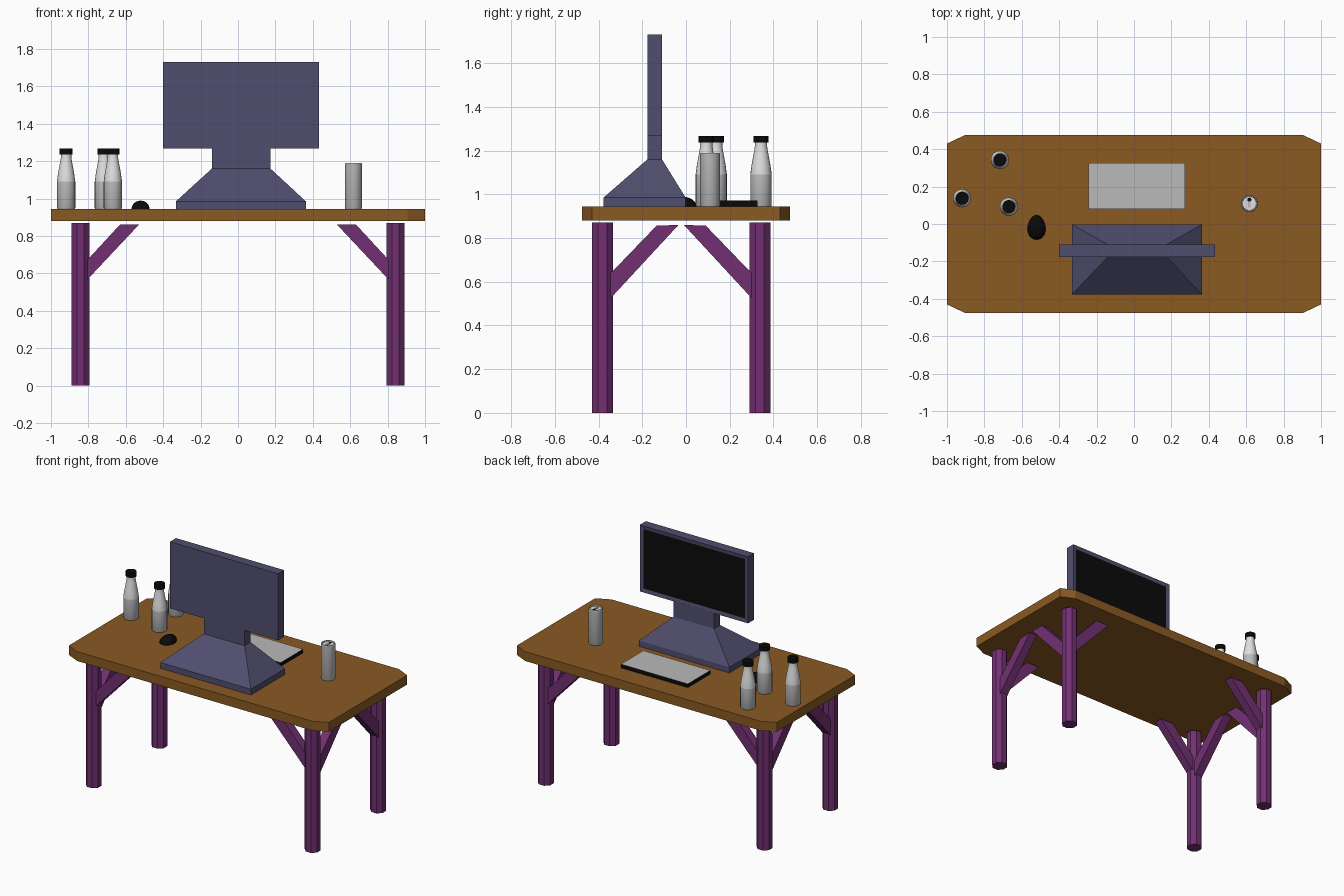
import bpy, bmesh, math
from mathutils import Vector

if "Cube" in bpy.data.objects:
    bpy.data.objects.remove(bpy.data.objects["Cube"])


def material(name, r, g, b):
    m = bpy.data.materials.new(name)
    lin = [((c / 255 + 0.055) / 1.055) ** 2.4 if c > 10 else c / 255 / 12.92 for c in (r, g, b)]
    m.diffuse_color = (*lin, 1)
    m.use_nodes = True
    m.node_tree.nodes["Principled BSDF"].inputs["Base Color"].default_value = m.diffuse_color
    return m


WOOD = material("brown wood", 138, 90, 35)
PURPLE = material("purple paint", 114, 48, 114)
SLATE = material("slate plastic", 80, 78, 110)
BLACK = material("black plastic", 10, 10, 10)
GREY = material("grey metal", 186, 186, 186)
PALE = material("pale glass", 224, 224, 224)


def finish(name, bm, mats, smooth=False, loc=(0, 0, 0)):
    bmesh.ops.recalc_face_normals(bm, faces=bm.faces)
    me = bpy.data.meshes.new(name)
    bm.to_mesh(me)
    bm.free()
    for m in mats:
        me.materials.append(m)
    ob = bpy.data.objects.new(name, me)
    ob.location = loc
    bpy.context.collection.objects.link(ob)
    if smooth:
        bpy.ops.object.select_all(action='DESELECT')
        ob.select_set(True)
        bpy.context.view_layer.objects.active = ob
        bpy.ops.object.shade_smooth_by_angle(angle=math.radians(30))
    return ob


def extrude(bm, pts, vec):
    """Solid from a planar outline swept along vec."""
    f = bm.faces.new([bm.verts.new(p) for p in pts])
    r = bmesh.ops.extrude_face_region(bm, geom=[f])
    bmesh.ops.translate(bm, vec=Vector(vec), verts=[v for v in r["geom"] if isinstance(v, bmesh.types.BMVert)])


def rect(x0, x1, y0, y1, z):
    return [(x0, y0, z), (x1, y0, z), (x1, y1, z), (x0, y1, z)]


def loft(bm, rings):
    """Join equal-length rings of points and cap both ends."""
    vs = [[bm.verts.new(p) for p in ring] for ring in rings]
    n = len(vs[0])
    for a, b in zip(vs, vs[1:]):
        for i in range(n):
            j = (i + 1) % n
            bm.faces.new((a[i], a[j], b[j], b[i]))
    bm.faces.new(vs[0][::-1])
    bm.faces.new(vs[-1])


def lathe(bm, profile, n, phase=0.0):
    loft(bm, [[(r * math.cos(2 * math.pi * i / n + phase), r * math.sin(2 * math.pi * i / n + phase), z)
               for i in range(n)] for r, z in profile])


TOP = 0.945  # desk surface height

# Desk top with cut corners
bm = bmesh.new()
X, Y, cx, cy = 1.0, 0.475, 0.905, 0.43
extrude(bm, [(-cx, -Y, 0.88), (cx, -Y, 0.88), (X, -cy, 0.88), (X, cy, 0.88),
             (cx, Y, 0.88), (-cx, Y, 0.88), (-X, cy, 0.88), (-X, -cy, 0.88)], (0, 0, TOP - 0.88))
finish("desk_top", bm, [WOOD])

# Octagonal legs, each with two diagonal braces pointing inward
W = 0.03
side_brace = [(0.035, 0.565), (0.035, 0.67), (0.21, 0.86), (0.312, 0.86)]
depth_brace = [(0.035, 0.522), (0.035, 0.636), (0.247, 0.856), (0.348, 0.86)]
for sx, xn in ((-1, "left"), (1, "right")):
    for sy, ly, yn in ((1, -0.382, "front"), (-1, 0.338, "back")):
        loc = (sx * 0.842, ly, 0)
        bm = bmesh.new()
        lathe(bm, [(0.0515, 0), (0.0515, 0.87)], 8, math.pi / 8)
        finish(f"{yn}_{xn}_leg", bm, [PURPLE], loc=loc)
        bm = bmesh.new()
        extrude(bm, [(-sx * d, -W, z) for d, z in side_brace], (0, 2 * W, 0))
        finish(f"{yn}_{xn}_side_brace", bm, [PURPLE], loc=loc)
        bm = bmesh.new()
        extrude(bm, [(-W, sy * d, z) for d, z in depth_brace], (2 * W, 0, 0))
        finish(f"{yn}_{xn}_depth_brace", bm, [PURPLE], loc=loc)

# Monitor stand: plinth, sloped foot, then neck
bm = bmesh.new()
neck = (-0.14, 0.174, -0.176, -0.11)
foot = (-0.332, 0.363, -0.377, -0.002)
loft(bm, [rect(*foot, TOP), rect(*foot, 0.985), rect(*neck, 1.16), rect(*neck, 1.27)])
finish("monitor_stand", bm, [SLATE])

# Monitor body, with the screen inset in its back-facing (+y) side
bm = bmesh.new()
extrude(bm, rect(-0.4, 0.432, -0.176, -0.11, 1.267), (0, 0, 0.463))
bmesh.ops.recalc_face_normals(bm, faces=bm.faces)
screen = [f for f in bm.faces if f.normal.y > 0.9]
bmesh.ops.inset_region(bm, faces=screen, thickness=0.036, depth=-0.004)
screen[0].material_index = 1
finish("monitor", bm, [SLATE, BLACK])

# Keyboard: black case, grey key surface
bm = bmesh.new()
extrude(bm, rect(-0.243, 0.272, 0.08, 0.327, TOP), (0, 0, 0.026))
bmesh.ops.recalc_face_normals(bm, faces=bm.faces)
for f in bm.faces:
    f.material_index = int(f.normal.z > 0.9)
finish("keyboard", bm, [BLACK, GREY])

# Mouse: egg-shaped half dome, narrower towards +y
bm = bmesh.new()
rings = []
for k in range(7):
    a = math.radians(88 * k / 6)
    ring = []
    for i in range(20):
        t = 2 * math.pi * i / 20
        y = math.sin(t)
        ring.append((0.048 * math.cos(a) * math.cos(t) * (1 - 0.14 * y),
                     0.066 * math.cos(a) * y, 0.044 * math.sin(a)))
    rings.append(ring)
loft(bm, rings)
finish("mouse", bm, [BLACK], True, (-0.521, -0.018, TOP))

# Bottles: grey lower body, pale tapering shoulder, black cap
for n, (x, y) in enumerate(((-0.919, 0.138), (-0.717, 0.343), (-0.669, 0.093)), 1):
    bm = bmesh.new()
    lathe(bm, [(0.047, 0), (0.049, 0.004), (0.049, 0.145), (0.043, 0.19), (0.031, 0.255),
               (0.028, 0.275), (0.028, 0.295)], 20)
    for f in bm.faces:
        f.material_index = int(f.calc_center_median().z > 0.15)
    finish(f"bottle_{n}", bm, [GREY, PALE], True, (x, y, TOP))
    bm = bmesh.new()
    lathe(bm, [(0.035, 0.291), (0.035, 0.322)], 20)
    finish(f"bottle_cap_{n}", bm, [BLACK], True, (x, y, TOP))

# Drink can with a recessed lid
can = (0.617, 0.11, TOP)
bm = bmesh.new()
lathe(bm, [(0.044, 0), (0.046, 0.004), (0.046, 0.239), (0.043, 0.244), (0.039, 0.244), (0.037, 0.236)], 24)
for f in bm.faces:
    f.material_index = int(len(f.verts) > 4 and f.calc_center_median().z > 0.2)
finish("can", bm, [GREY, PALE], True, can)

# Can mouth and pull tab
bm = bmesh.new()
lathe(bm, [(0.011, 0.236), (0.011, 0.2375)], 12)
finish("can_mouth", bm, [BLACK], loc=(can[0], can[1] + 0.02, TOP))
bm = bmesh.new()
extrude(bm, rect(-0.007, 0.007, -0.022, 0.008, 0.236), (0, 0, 0.004))
finish("can_tab", bm, [GREY], loc=can)
